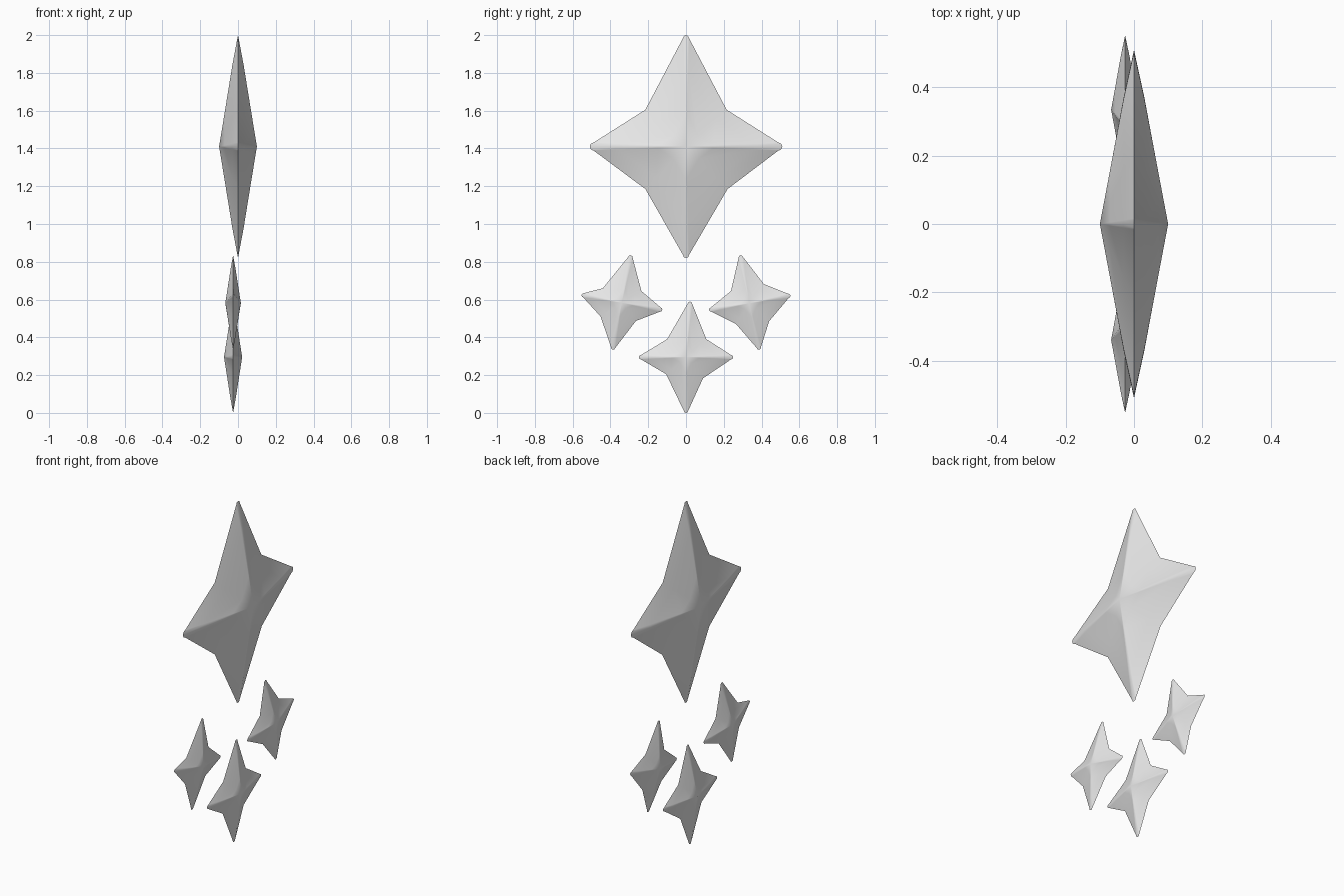
import bpy
import bmesh
import math
from mathutils import Vector

cube = bpy.data.objects.get("Cube")
if cube:
    bpy.data.objects.remove(cube)

# Single grey finish
grey = bpy.data.materials.new("light_grey")
grey.use_nodes = True
colour = (0.8, 0.8, 0.8, 1)
grey.diffuse_color = colour
grey.node_tree.nodes["Principled BSDF"].inputs["Base Color"].default_value = colour


def outline(centre, tips, notches, blunt):
    """Star outline in (y, z): each tip is rounded off, each notch stays a corner."""
    points = []
    for tip, notch, width in zip(tips, notches, blunt):
        tip = Vector(tip)
        along = (tip - centre).normalized()
        across = Vector((along.y, -along.x)) * width
        points += [tip - along * width - across, tip - along * width * 0.3 - across * 0.7,
                   tip, tip - along * width * 0.3 + across * 0.7,
                   tip - along * width + across, Vector(notch)]
    return points


def star(name, x, depth, centre, tips, notches, blunt):
    """Double-sided star: sharp rim in a plane, rising to a soft peak on both sides."""
    centre = Vector(centre)
    rim_points = outline(centre, tips, notches, blunt)
    bm = bmesh.new()

    def ring(scale, height):
        flat = [centre.lerp(p, scale) for p in rim_points]
        return [bm.verts.new((x + height, p.x, p.y)) for p in flat]

    rim = ring(1, 0)
    n = len(rim)
    for side in (-depth, depth):
        loops = [rim, ring(0.73, side * 0.3), ring(0.3, side * 0.71)]
        peak = bm.verts.new((x + side, centre.x, centre.y))
        for outer, inner in zip(loops, loops[1:]):
            for i in range(n):
                j = (i + 1) % n
                bm.faces.new((outer[i], outer[j], inner[j], inner[i]))
        for i in range(n):
            bm.faces.new((loops[-1][i], loops[-1][(i + 1) % n], peak))
    bmesh.ops.recalc_face_normals(bm, faces=bm.faces)
    mesh = bpy.data.meshes.new(name)
    bm.to_mesh(mesh)
    bm.free()
    mesh.materials.append(grey)
    obj = bpy.data.objects.new(name, mesh)
    bpy.context.collection.objects.link(obj)
    bpy.ops.object.select_all(action="DESELECT")
    obj.select_set(True)
    bpy.context.view_layer.objects.active = obj
    bpy.ops.object.shade_smooth_by_angle(angle=math.radians(60))


# Points run clockwise from the top: top tip, +y tip, bottom tip, -y tip
small_blunt = (0.012, 0.012, 0.012, 0.012)
star("large_star", 0, 0.1, (0, 1.41),
     [(0, 2), (0.51, 1.41), (0, 0.82), (-0.51, 1.41)],
     [(0.215, 1.605), (0.22, 1.185), (-0.215, 1.185), (-0.215, 1.605)],
     (0.016, 0.022, 0.016, 0.022))
star("lower_star", -0.026, 0.048, (0, 0.295),
     [(0.022, 0.59), (0.25, 0.295), (0, 0), (-0.25, 0.295)],
     [(0.108, 0.39), (0.09, 0.183), (-0.105, 0.205), (-0.1, 0.39)], small_blunt)
star("back_star", -0.026, 0.041, (0.335, 0.58),
     [(0.288, 0.835), (0.553, 0.622), (0.388, 0.335), (0.122, 0.545)],
     [(0.412, 0.682), (0.44, 0.485), (0.265, 0.47), (0.238, 0.645)], small_blunt)
star("front_star", -0.026, 0.041, (-0.34, 0.583),
     [(-0.292, 0.835), (-0.125, 0.545), (-0.388, 0.335), (-0.553, 0.625)],
     [(-0.236, 0.645), (-0.265, 0.487), (-0.452, 0.51), (-0.44, 0.66)], small_blunt)
